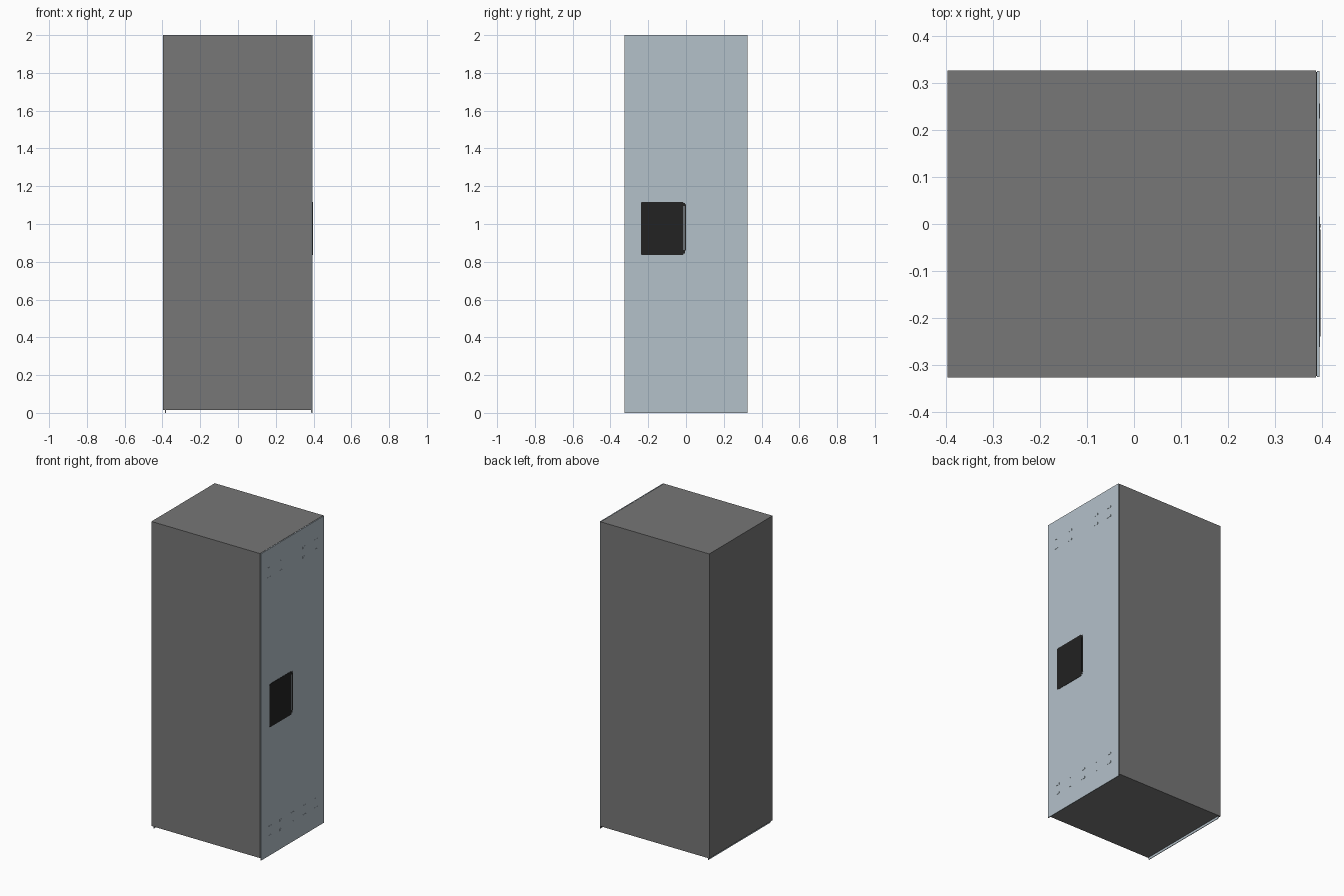
import bpy, bmesh, math

if "Cube" in bpy.data.objects:
    bpy.data.objects.remove(bpy.data.objects["Cube"])


def material(name, rgb):
    m = bpy.data.materials.new(name)
    m.diffuse_color = (*rgb, 1)
    m.use_nodes = True
    m.node_tree.nodes["Principled BSDF"].inputs["Base Color"].default_value = m.diffuse_color
    return m


GREY = material("dark grey steel", (0.184, 0.184, 0.184))
BLUE = material("pale blue steel", (0.456, 0.533, 0.591))
BLACK = material("black plastic", (0.016, 0.016, 0.016))


def finish(name, bm, mat):
    bmesh.ops.recalc_face_normals(bm, faces=bm.faces)
    me = bpy.data.meshes.new(name)
    bm.to_mesh(me)
    bm.free()
    me.materials.append(mat)
    ob = bpy.data.objects.new(name, me)
    bpy.context.collection.objects.link(ob)
    return ob


def box(name, x, y, z, mat):
    """Box from (min, max) pairs along each axis."""
    bm = bmesh.new()
    bmesh.ops.create_cube(bm, size=1)
    for v in bm.verts:
        v.co = [r[0] + (c + 0.5) * (r[1] - r[0]) for c, r in zip(v.co, (x, y, z))]
    return finish(name, bm, mat)


def rounded_plate(name, x, y, z, radius, mat, steps=4):
    """Plate on the door side with rounded corners in the y-z plane."""
    bm = bmesh.new()
    corners = [(y[1], z[1], 0), (y[0], z[1], 90), (y[0], z[0], 180), (y[1], z[0], 270)]
    verts = []
    for cy, cz, start in corners:
        my = cy - radius if cy == y[1] else cy + radius
        mz = cz - radius if cz == z[1] else cz + radius
        for i in range(steps + 1):
            a = math.radians(start + 90 * i / steps)
            verts.append(bm.verts.new((x[0], my + radius * math.cos(a), mz + radius * math.sin(a))))
    face = bm.faces.new(verts)
    ext = bmesh.ops.extrude_face_region(bm, geom=[face])
    for v in ext["geom"]:
        if isinstance(v, bmesh.types.BMVert):
            v.co.x = x[1]
    return finish(name, bm, mat)


# Cabinet body, with a thin lip below the rear edge
box("cabinet_body", (-0.396, 0.387), (-0.326, 0.326), (0.015, 2.0), GREY)
box("bottom_lip", (-0.386, -0.382), (-0.32, 0.32), (0.0, 0.015), BLUE)

# Door and the dark seal behind it
box("door_seal", (0.387, 0.389), (-0.323, 0.323), (0.003, 1.997), BLACK)
box("door", (0.389, 0.394), (-0.325, 0.325), (0.0, 2.0), BLUE)

# Lock panel and the slim pull bar beside it
rounded_plate("lock_panel", (0.393, 0.396), (-0.239, -0.012), (0.835, 1.117), 0.01, BLACK)
rounded_plate("pull_bar", (0.393, 0.396), (-0.007, 0.0), (0.86, 1.105), 0.003, BLACK)
for z in (0.845, 1.095):
    box("pull_bar_mount", (0.393, 0.3955), (-0.014, -0.004), (z, z + 0.017), BLACK)

# Small vent tabs in rows at the top and bottom of the door
rows = [(1.875, (-0.245, -0.12, 0.12, 0.24)), (1.812, (-0.245, -0.12, 0.12, 0.24)),
        (0.188, (-0.235, -0.118, 0.0, 0.122, 0.24)), (0.128, (-0.235, -0.118, 0.0, 0.122, 0.24))]
for z, ys in rows:
    for y in ys:
        box("vent_tab", (0.393, 0.3952), (y - 0.016, y + 0.016), (z - 0.006, z + 0.006), BLUE)
